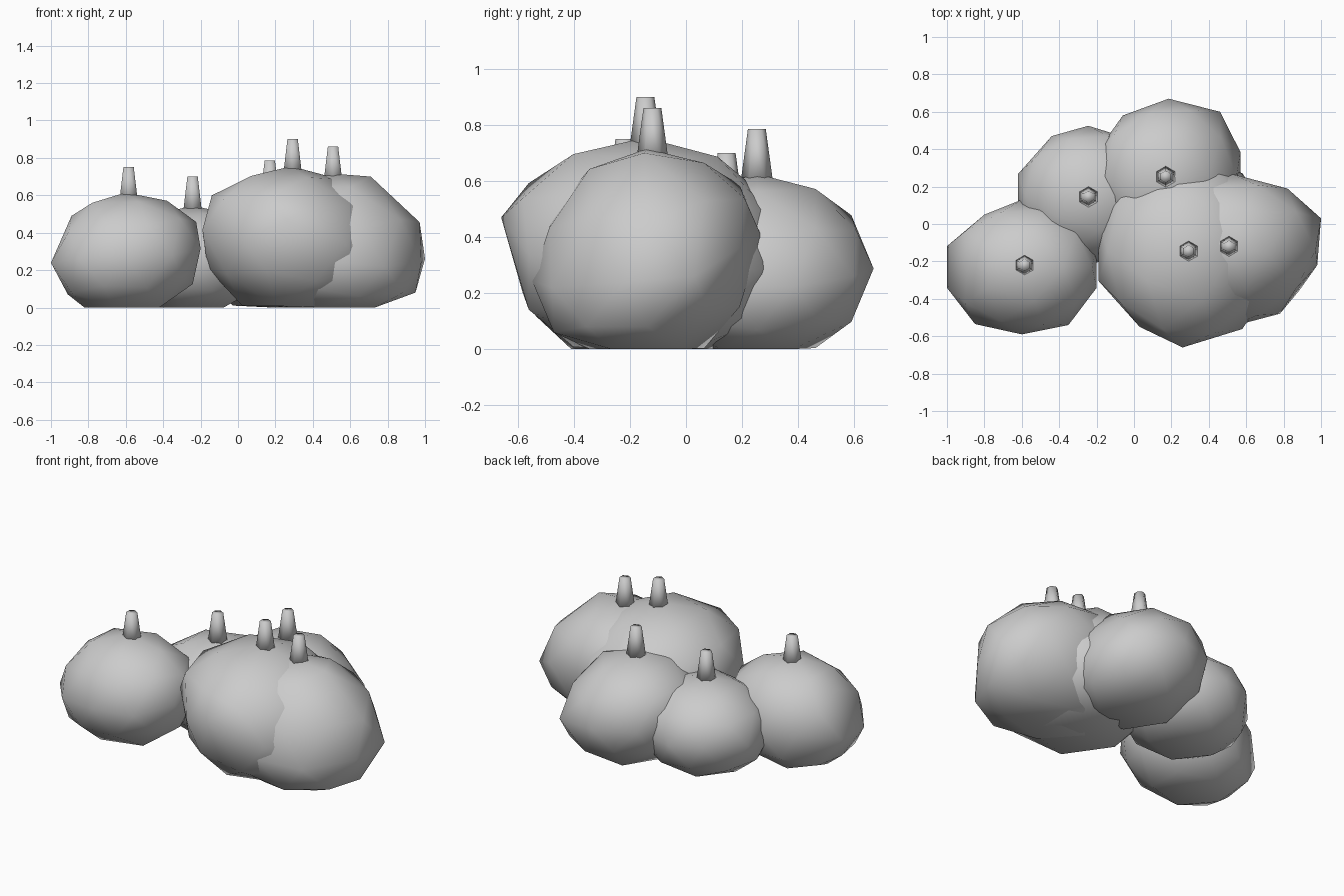
import bpy, bmesh
from mathutils import Vector

if "Cube" in bpy.data.objects:
    bpy.data.objects.remove(bpy.data.objects["Cube"])


def finish(bm, name):
    mesh = bpy.data.meshes.new(name)
    bm.to_mesh(mesh)
    bm.free()
    mesh.shade_smooth()
    bpy.context.collection.objects.link(bpy.data.objects.new(name, mesh))


def body(name, xs, ys, top, sink, lean, pulls):
    """Faceted squashed ball fitted to its bounds, flattened on the ground."""
    bm = bmesh.new()
    bmesh.ops.create_icosphere(bm, subdivisions=2, radius=1)
    # lean the widest part up or down, leaving top and bottom in place
    for v in bm.verts:
        x, y, z = v.co
        z += (lean[0] * x + lean[1] * y) * (1 - z * z)
        v.co = (sum(xs) / 2 + x / 0.951 * (xs[1] - xs[0]) / 2,
                sum(ys) / 2 + y * (ys[1] - ys[0]) / 2,
                (top - sink) / 2 + z * (top + sink) / 2)
    # irregular bumps: drag the nearest corner to a given point
    for p in pulls:
        target = Vector(p)
        min(bm.verts, key=lambda v: (v.co - target).length).co = target
    for v in bm.verts:
        v.co.z = max(v.co.z, 0)
    finish(bm, name)


def stem(name, x, y, top):
    """Tapered six-sided stalk."""
    bm = bmesh.new()
    h = 0.19
    bmesh.ops.create_cone(bm, cap_ends=True, segments=6, radius1=0.058,
                          radius2=0.032, depth=h)
    bmesh.ops.translate(bm, verts=bm.verts, vec=Vector((x, y, top - h / 2)))
    finish(bm, name)


# name, x bounds, y bounds, top, sink, lean, bumps, stem x, y, top
parts = [
    ("left", (-1.0, -0.20), (-0.59, 0.13), 0.615, 0.06, (0.12, 0),
     [(-0.80, 0.05, 0.28), (-0.85, -0.535, 0.26), (-0.35, -0.54, 0.28),
      (-0.89, -0.22, 0.49), (-0.91, -0.25, 0.07)],
     (-0.585, -0.22, 0.75)),
    ("middle", (-0.62, 0.13), (-0.22, 0.525), 0.545, 0.05, (0, 0),
     [(-0.44, 0.47, 0.27)], (-0.243, 0.145, 0.70)),
    ("back", (-0.20, 0.57), (-0.16, 0.67), 0.625, 0.05, (-0.2, 0),
     [(-0.06, 0.58, 0.30), (0.46, 0.60, 0.26)], (0.17, 0.253, 0.785)),
    ("front", (-0.19, 0.76), (-0.66, 0.37), 0.755, 0.06, (-0.15, -0.08),
     [(0.26, -0.66, 0.47), (0.03, -0.55, 0.35)], (0.292, -0.145, 0.90)),
    ("right", (0.03, 1.0), (-0.55, 0.27), 0.715, 0.07, (-0.15, 0.2),
     [(1.0, 0.03, 0.26), (0.98, -0.22, 0.24), (0.82, 0.19, 0.36),
      (0.78, -0.48, 0.22), (0.71, -0.15, 0.70)], (0.508, -0.12, 0.86)),
]
for name, xs, ys, top, sink, lean, pulls, stalk in parts:
    body(name + "_gourd", xs, ys, top, sink, lean, pulls)
    stem(name + "_stem", *stalk)
